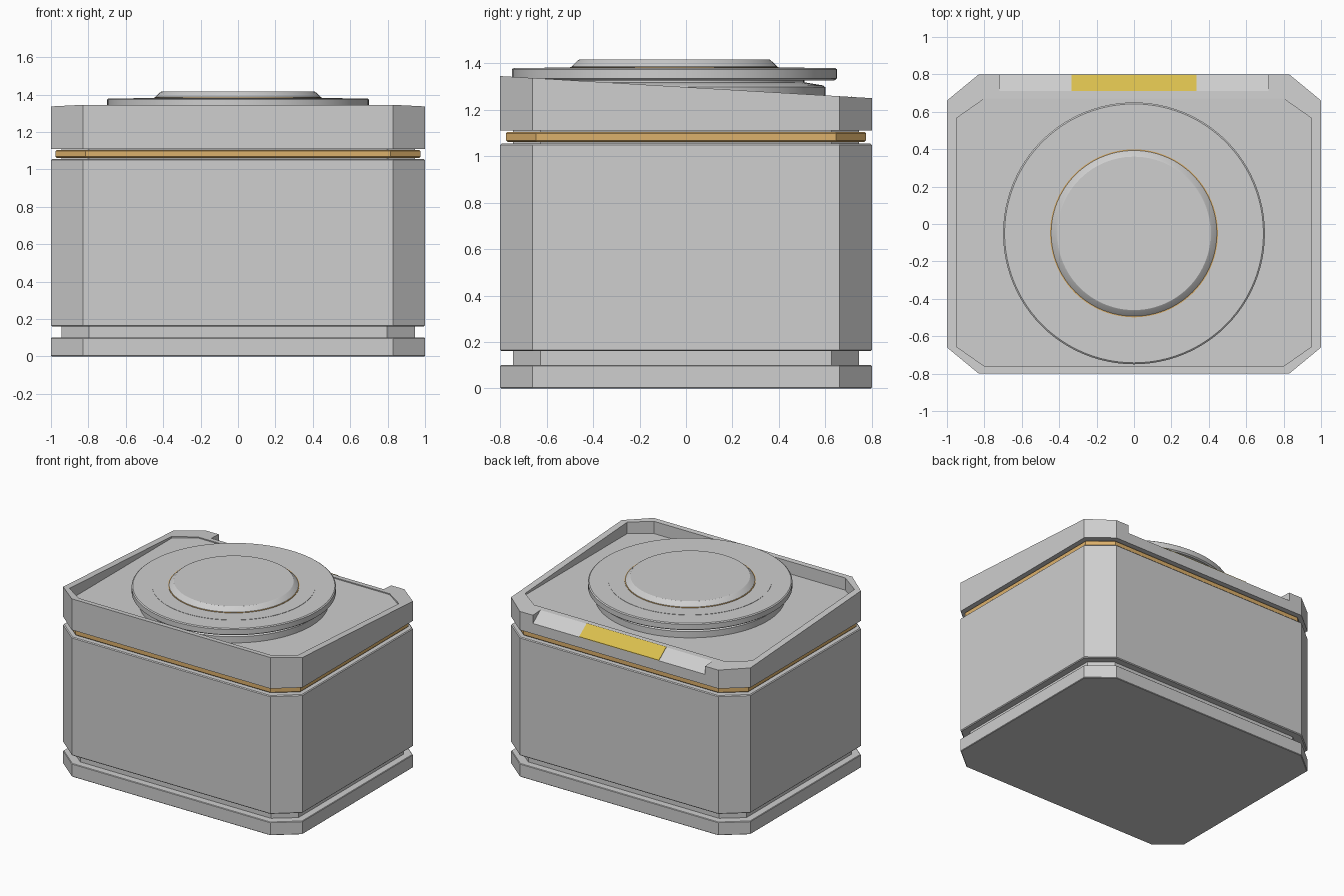
import bpy, bmesh, math

if "Cube" in bpy.data.objects:
    bpy.data.objects.remove(bpy.data.objects["Cube"])


def material(name, rgb):
    m = bpy.data.materials.new(name)
    m.diffuse_color = (*rgb, 1)
    m.use_nodes = True
    m.node_tree.nodes["Principled BSDF"].inputs["Base Color"].default_value = m.diffuse_color
    return m


GREY = material("light_grey", (0.62, 0.62, 0.62))
BRASS = material("brass", (0.72, 0.44, 0.15))
YELLOW = material("yellow", (0.70, 0.52, 0.075))
CENTRE_Y = -0.05        # centre of the round lid
FLOOR_Z = 1.25          # floor of the top recess


def finish(name, bm, mat):
    bmesh.ops.recalc_face_normals(bm, faces=bm.faces)
    me = bpy.data.meshes.new(name)
    bm.to_mesh(me)
    bm.free()
    me.materials.append(mat)
    ob = bpy.data.objects.new(name, me)
    bpy.context.collection.objects.link(ob)
    return ob


def octagon(hx, y0, y1, cx, cy):
    """Rectangle outline with cut corners."""
    return [(hx - cx, y0), (hx, y0 + cy), (hx, y1 - cy), (hx - cx, y1),
            (cx - hx, y1), (-hx, y1 - cy), (-hx, y0 + cy), (cx - hx, y0)]


def stack(name, loops, mat):
    """Skin a list of point loops and cap both ends."""
    bm = bmesh.new()
    rings = [[bm.verts.new(p) for p in loop] for loop in loops]
    for a, b in zip(rings, rings[1:]):
        n = len(a)
        for i in range(n):
            bm.faces.new((a[i], a[(i + 1) % n], b[(i + 1) % n], b[i]))
    bm.faces.new(rings[0][::-1])
    bm.faces.new(rings[-1])
    return finish(name, bm, mat)


def slab(name, inset, z0, z1, mat, bevel):
    """Cut-corner layer of the box with finely bevelled rims."""
    def loop(i, z):
        return [(x, y, z) for x, y in
                octagon(1 - i, -0.8 + i, 0.8 - i, 0.17 - i * 0.4, 0.14 - i * 0.4)]
    return stack(name, [loop(inset + bevel, z0), loop(inset, z0 + bevel),
                        loop(inset, z1 - bevel), loop(inset + bevel, z1)], mat)


def prism_x(name, hx, profile, mat):
    """Extrude a (y, z) profile between -hx and hx."""
    return stack(name, [[(x, y, z) for y, z in profile] for x in (-hx, hx)], mat)


def lathe(name, profile, mat, n=96):
    """Turned part from (radius, z) points around the lid centre."""
    ob = stack(name, [[(r * math.cos(2 * math.pi * i / n),
                        CENTRE_Y + r * math.sin(2 * math.pi * i / n), z)
                       for i in range(n)] for r, z in profile], mat)
    bpy.ops.object.select_all(action='DESELECT')
    bpy.context.view_layer.objects.active = ob
    ob.select_set(True)
    bpy.ops.object.shade_smooth_by_angle(angle=math.radians(30))
    return ob


# Box layers
slab("base_plinth", 0.0, 0.0, 0.10, GREY, 0.004)
slab("inner_core", 0.055, 0.08, 1.15, GREY, 0.004)
slab("main_body", 0.0, 0.16, 1.055, GREY, 0.006)
slab("brass_band", 0.025, 1.062, 1.104, BRASS, 0.006)


# Sloping top cap with a level recess
def slope_z(y):
    return 1.345 - (y + 0.8) * 0.095 / 1.6


outer = octagon(1, -0.8, 0.8, 0.17, 0.14)
inner = octagon(0.95, -0.76, 0.67, 0.15, 0.105)
cap = stack("top_cap", [[(x, y, 1.11) for x, y in outer],
                        [(x, y, slope_z(y)) for x, y in outer],
                        [(x, y, slope_z(y)) for x, y in inner],
                        [(x, y, FLOOR_Z) for x, y in inner]], GREY)

# Slanted notch along the rear rim
y0, z0, y1, z1 = 0.71, slope_z(0.71), 0.80, 1.188
k = (z1 - z0) / (y1 - y0)
cutter = prism_x("notch_cutter", 0.72,
                 [(y0 - 0.05, z0 - 0.05 * k), (y1 + 0.1, z1 + 0.1 * k),
                  (y1 + 0.1, z0 + 0.2)], GREY)
cutter.hide_render = True
cutter.hide_viewport = True
cut = cap.modifiers.new("notch", 'BOOLEAN')
cut.operation = 'DIFFERENCE'
cut.solver = 'EXACT'
cut.object = cutter

# Yellow plate on the slanted notch
prism_x("yellow_plate", 0.333,
        [(y0, z0 - 0.002), (y1, z1 - 0.002), (y1, z1 + 0.004), (y0, z0 + 0.004)], YELLOW)

# Round lid: pedestal, wide disc, raised centre ring, brass ring, button
lathe("lid_pedestal", [(0.65, FLOOR_Z - 0.02), (0.65, 1.297), (0.64, 1.305),
                       (0.56, 1.318), (0.56, 1.34)], GREY)
lathe("lid_disc", [(0.69, 1.327), (0.70, 1.335), (0.70, 1.374), (0.692, 1.38)], GREY)
lathe("lid_ring", [(0.56, 1.37), (0.56, 1.382)], GREY)
lathe("brass_ring", [(0.449, 1.375), (0.449, 1.385)], BRASS)
lathe("lid_button", [(0.443, 1.375), (0.443, 1.386), (0.415, 1.413), (0.41, 1.416)], GREY)
